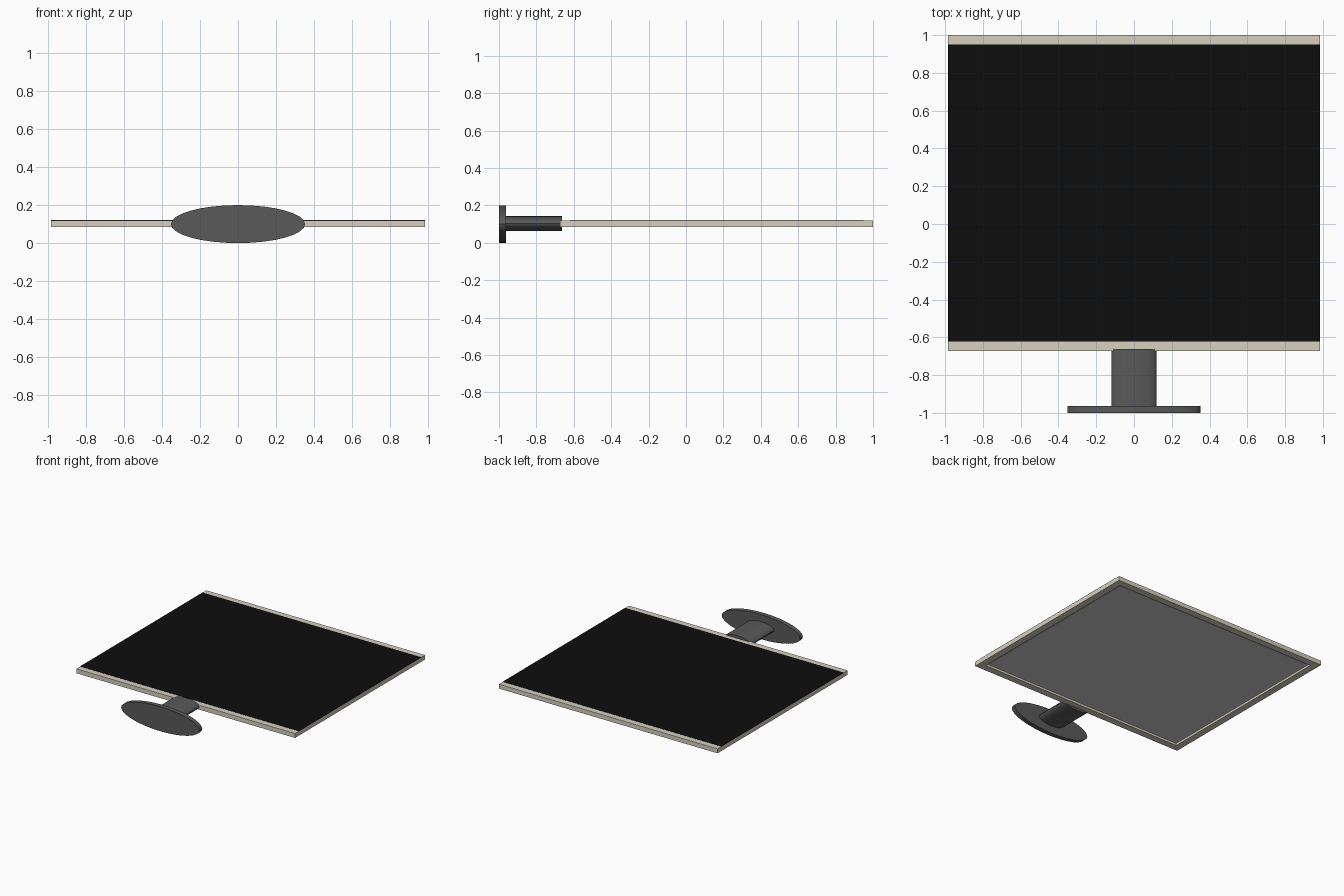
import bpy, bmesh, math
from mathutils import Matrix

if "Cube" in bpy.data.objects:
    bpy.data.objects.remove(bpy.data.objects["Cube"])


def material(name, rgb):
    m = bpy.data.materials.new(name)
    m.diffuse_color = (*rgb, 1)
    m.use_nodes = True
    m.node_tree.nodes["Principled BSDF"].inputs["Base Color"].default_value = m.diffuse_color
    return m


BEIGE = material("beige_plastic", (0.68, 0.63, 0.53))
BLACK = material("black_glass", (0.004, 0.004, 0.004))
DARK = material("dark_grey", (0.1, 0.1, 0.1))
GREY = material("rear_grey", (0.62, 0.62, 0.62))


def finish(name, bm, mat):
    bmesh.ops.recalc_face_normals(bm, faces=bm.faces)
    me = bpy.data.meshes.new(name)
    bm.to_mesh(me)
    bm.free()
    me.materials.append(mat)
    ob = bpy.data.objects.new(name, me)
    bpy.context.collection.objects.link(ob)
    return ob


def box_bm(x, y, z):
    bm = bmesh.new()
    size = [b - a for a, b in (x, y, z)]
    mid = [(a + b) / 2 for a, b in (x, y, z)]
    bmesh.ops.create_cube(bm, size=1, matrix=Matrix.Translation(mid) @ Matrix.Diagonal((*size, 1)))
    return bm


def oval(name, rx, rz, y0, y1, zc, mat):
    """Elliptical cylinder running along y."""
    bm = bmesh.new()
    bmesh.ops.create_cone(bm, cap_ends=True, segments=32, radius1=1, radius2=1, depth=1,
                          matrix=Matrix.Translation((0, (y0 + y1) / 2, zc))
                          @ Matrix.Diagonal((rx, y1 - y0, rz, 1))
                          @ Matrix.Rotation(math.pi / 2, 4, 'X'))
    ob = finish(name, bm, mat)
    bpy.ops.object.select_all(action='DESELECT')
    ob.select_set(True)
    bpy.context.view_layer.objects.active = ob
    bpy.ops.object.shade_smooth_by_angle(angle=math.radians(30))
    return ob


# Frame, with a shallow recess in its rear (downward) face
bm = box_bm((-0.985, 0.985), (-0.673, 1.0), (0.084, 0.12))
bm.normal_update()
rear = min(bm.faces, key=lambda f: f.normal.z)
bmesh.ops.inset_region(bm, faces=[rear], thickness=0.08)
bmesh.ops.inset_region(bm, faces=[rear], thickness=0.0)
for v in rear.verts:
    v.co.z += 0.018
finish("frame", bm, BEIGE)

# Rear panel sitting at the bottom of the recess
finish("back_panel", box_bm((-0.905, 0.905), (-0.593, 0.92), (0.1, 0.106)), GREY)

# Screen sheet lying just proud of the frame
finish("screen", box_bm((-0.985, 0.985), (-0.623, 0.95), (0.119, 0.122)), BLACK)

# Stand
oval("stand_neck", 0.12, 0.04, -0.97, -0.663, 0.103, DARK)
oval("stand_base", 0.353, 0.10, -1.0, -0.963, 0.10, DARK)
